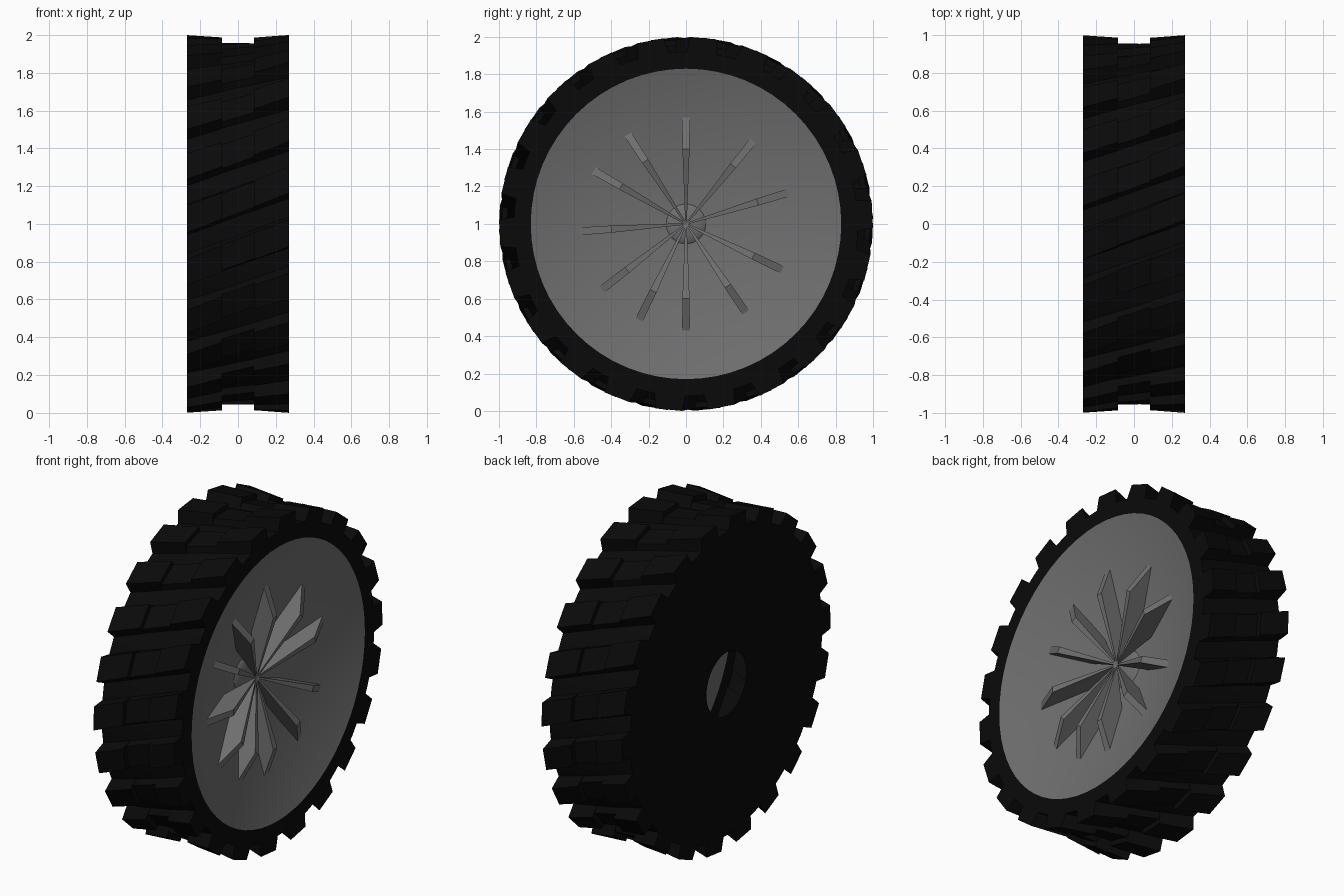
import bpy, bmesh
from math import sin, cos, pi, radians

if "Cube" in bpy.data.objects:
    bpy.data.objects.remove(bpy.data.objects["Cube"])

CZ = 1.0          # axle height (axle runs along x)
HALF = 0.27       # half width of the wheel
LUGS = 22
TWIST = -0.39     # tread slant, radians per unit of width


def material(name, v):
    m = bpy.data.materials.new(name)
    m.diffuse_color = (v, v, v, 1)
    m.use_nodes = True
    m.node_tree.nodes["Principled BSDF"].inputs["Base Color"].default_value = m.diffuse_color
    return m


black = material("rubber", 0.003)
grey = material("dark_metal", 0.16)


def pt(x, r, a):
    return (x, r * cos(a), CZ + r * sin(a))


def finish(name, bm, mat=None, smooth=False, fix=True):
    if fix:
        bmesh.ops.recalc_face_normals(bm, faces=bm.faces[:])
    me = bpy.data.meshes.new(name)
    bm.to_mesh(me)
    bm.free()
    ob = bpy.data.objects.new(name, me)
    bpy.context.collection.objects.link(ob)
    if mat:
        me.materials.append(mat)
    if smooth:
        bpy.ops.object.select_all(action='DESELECT')
        ob.select_set(True)
        bpy.context.view_layer.objects.active = ob
        bpy.ops.object.shade_smooth_by_angle(angle=radians(30))
    return ob


def revolve(name, profile, mat=None, n=64):
    """Spin (x, r) points around the axle."""
    bm = bmesh.new()
    rings = [[bm.verts.new(pt(x, r, 2 * pi * i / n)) for i in range(n)] for x, r in profile]
    for a, b in zip(rings, rings[1:]):
        for i in range(n):
            j = (i + 1) % n
            bm.faces.new((a[i], b[i], b[j], a[j]))
    bmesh.ops.remove_doubles(bm, verts=bm.verts[:], dist=1e-5)
    return finish(name, bm, mat, True, fix=False)


def prism(bm, lower, upper):
    """Closed solid between two matching outlines."""
    a = [bm.verts.new(p) for p in lower]
    b = [bm.verts.new(p) for p in upper]
    bm.faces.new(a[::-1])
    bm.faces.new(b)
    for i in range(len(a)):
        j = (i + 1) % len(a)
        bm.faces.new((a[i], a[j], b[j], b[i]))


# tyre carcass: back wall with axle hole, tread base and front rim band
revolve("tyre", [(-HALF, 0.19), (-HALF, 0.92), (HALF, 0.92), (HALF, 0.83)], black)


# tread: three rows of slanted, tapered lugs, the middle row lower
def tread_row(name, x0, x1, r0, r1):
    bm = bmesh.new()
    pitch = 2 * pi / LUGS
    for i in range(LUGS):
        c = radians(-79) + i * pitch

        def outline(ra, rb, duty):
            h = duty * pitch / 2
            ca, cb = c + TWIST * (x0 - HALF), c + TWIST * (x1 - HALF)
            return [pt(x0, ra, ca - h), pt(x1, rb, cb - h), pt(x1, rb, cb + h), pt(x0, ra, ca + h)]
        prism(bm, outline(0.91, 0.91, 0.64), outline(r0, r1, 0.5))
    finish(name, bm, black)


tread_row("tread_outer", 0.085, HALF, 0.987, 1.0)
tread_row("tread_middle", -0.085, 0.085, 0.957, 0.957)
tread_row("tread_inner", -HALF, -0.085, 1.0, 0.987)

# conical wheel dish, sunk towards the centre
revolve("wheel_dish", [(HALF, 0.83), (0.015, 0.0)], grey)

# shallow domed hub
bm = bmesh.new()
bmesh.ops.create_uvsphere(bm, u_segments=24, v_segments=12, radius=0.115)
for v in bm.verts:
    v.co.x = v.co.x * 0.3 + 0.035
    v.co.z += CZ
finish("hub", bm, grey, True)

# spokes: thin diamond blades, narrow at the centre, wider outside (x, r, half width)
blade = [(0.125, 0.0, 0.004), (0.25, 0.40, 0.019), (0.19, 0.57, 0.021), (0.085, 0.40, 0.019)]
bm = bmesh.new()
for deg in (90, 51, 17, -25.5, -56, -90, -116, -142, -176, 150, 123):
    a = radians(deg)
    sides = [[(x, r * cos(a) - s * w * sin(a), CZ + r * sin(a) + s * w * cos(a))
              for x, r, w in blade] for s in (-1, 1)]
    prism(bm, *sides)
finish("spokes", bm, grey)
